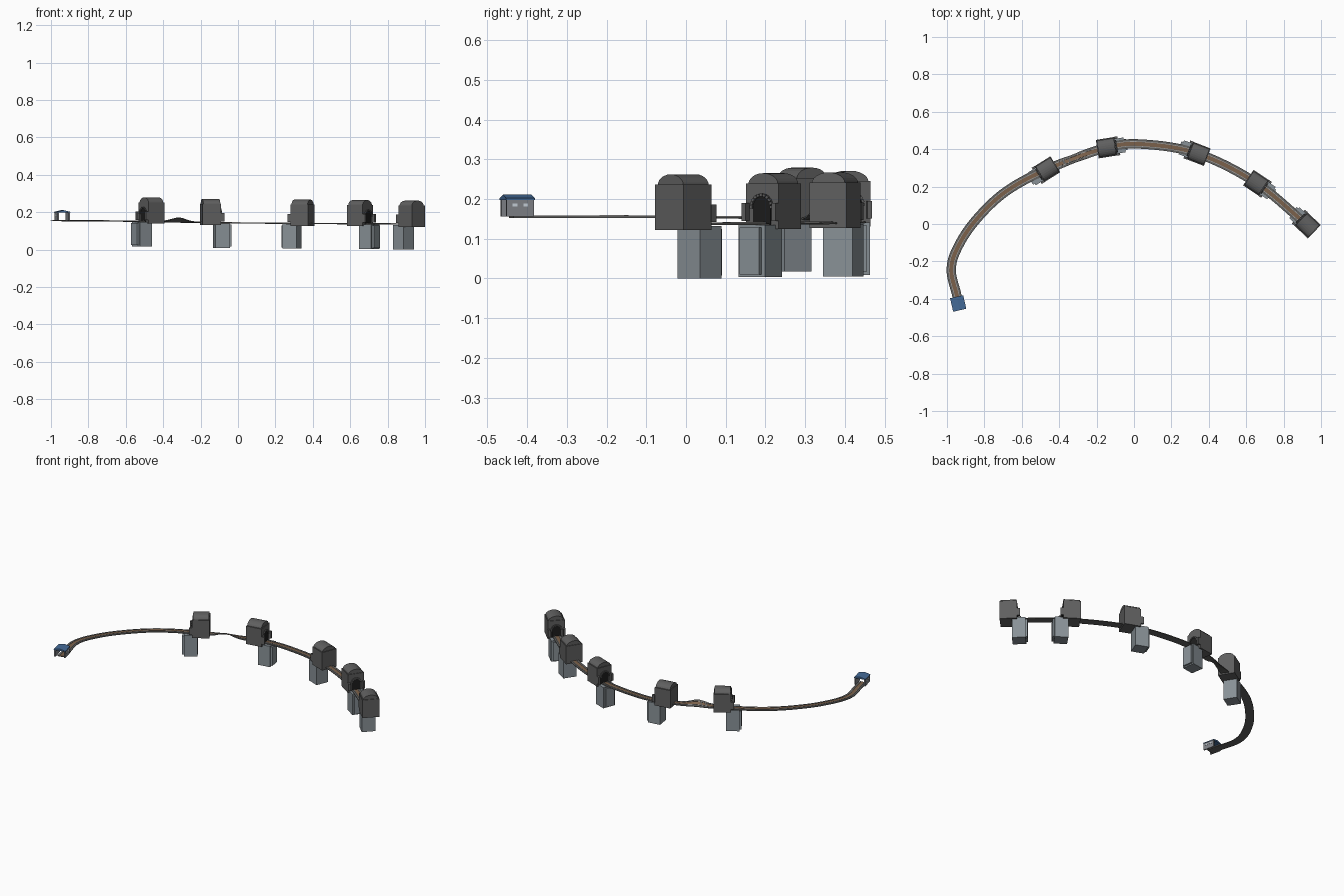
import bpy, bmesh, math
from mathutils import Matrix, Vector

cube = bpy.data.objects.get("Cube")
if cube:
    bpy.data.objects.remove(cube, do_unlink=True)


def material(name, r, g, b):
    m = bpy.data.materials.new(name)
    m.use_nodes = True
    m.diffuse_color = (r, g, b, 1)
    m.node_tree.nodes["Principled BSDF"].inputs["Base Color"].default_value = (r, g, b, 1)
    return m


STONE = material("dark stone", .115, .115, .115)
CONCRETE = material("pale concrete", .25, .285, .31)
BLACK = material("tunnel black", .012, .012, .012)
BED = material("track bed grey", .12, .12, .115)
BROWN = material("sleeper brown", .2, .12, .07)
RAIL = material("rail grey", .38, .37, .36)
BLUE = material("roof blue", .06, .15, .32)
WALL = material("cabin grey", .22, .23, .25)
GLASS = material("window pale", .6, .66, .72)


def finish(name, bm, mat, matrix=Matrix()):
    bmesh.ops.recalc_face_normals(bm, faces=bm.faces)
    mesh = bpy.data.meshes.new(name)
    bm.to_mesh(mesh)
    bm.free()
    mesh.materials.append(mat)
    obj = bpy.data.objects.new(name, mesh)
    obj.matrix_world = matrix
    bpy.context.collection.objects.link(obj)
    return obj


def add_box(bm, centre, size, turn=Matrix()):
    m = Matrix.Translation(centre) @ turn @ Matrix.Diagonal((*size, 1))
    bmesh.ops.create_cube(bm, size=1, matrix=m)


def box(name, centre, size, mat, frame):
    bm = bmesh.new()
    add_box(bm, centre, size)
    return finish(name, bm, mat, frame)


def prism(name, profile, x0, x1, mat, frame):
    """Extrude a (side, height) outline along local x."""
    bm = bmesh.new()
    face = bm.faces.new([bm.verts.new((x0, y, z)) for y, z in profile])
    new = bmesh.ops.extrude_face_region(bm, geom=[face])["geom"]
    verts = [v for v in new if isinstance(v, bmesh.types.BMVert)]
    bmesh.ops.translate(bm, verts=verts, vec=(x1 - x0, 0, 0))
    return finish(name, bm, mat, frame)


def arch(half, spring, rise, floor, steps=12):
    curve = [(half * math.cos(math.pi * i / steps), spring + rise * math.sin(math.pi * i / steps))
             for i in range(steps + 1)]
    return [(half, floor)] + curve + [(-half, floor)]


# Tunnel blocks with a portal on local +x and a pier below the mouth
def tunnel(tag, x, y, z, angle):
    frame = Matrix.Translation((x, y, z)) @ Matrix.Rotation(math.radians(angle), 4, 'Z')
    box("tunnel_walls_" + tag, (0, 0, .057), (.1, .1, .114), STONE, frame)
    prism("tunnel_roof_" + tag, arch(.045, .112, .028, .1), -.046, .046, STONE, frame)
    prism("tunnel_mouth_" + tag, arch(.027, .055, .027, .004), .049, .052, BLACK, frame)

    # Ring of arch stones
    bm = bmesh.new()
    for i in range(11):
        a = math.pi * i / 10
        add_box(bm, (.053, .03 * math.cos(a), .055 + .03 * math.sin(a)), (.008, .007, .0075),
                Matrix.Rotation(a, 4, 'X'))
    finish("arch_stones_" + tag, bm, STONE, frame)

    # Side buttresses
    for side, label in ((-1, "right"), (1, "left")):
        box(f"buttress_{label}_{tag}", (.058, side * .045, .042), (.018, .012, .045), STONE, frame)

    # Pier and its narrower end slab
    box("pier_" + tag, (.059, 0, -.056), (.078, .08, .132), CONCRETE, frame)
    box("pier_slab_" + tag, (.103, 0, -.056), (.012, .06, .118), CONCRETE, frame)


tunnel("a", .928, -.007, .122, 136)
tunnel("b", .653, .22, .125, -34)
tunnel("c", .345, .375, .127, 159)
tunnel("d", -.147, .408, .131, 9)
tunnel("e", -.463, .293, .139, 212)

# Track centre line, smoothed through a few points
PATH = [Vector(p) for p in (
    (-.934, -.44, .156), (-.95, -.37, .156), (-.977, -.25, .156), (-.95, -.14, .156),
    (-.855, .01, .155), (-.69, .17, .154), (-.463, .293, .151), (-.147, .408, .145),
    (.06, .426, .143), (.345, .375, .141), (.653, .22, .139), (.928, -.007, .138))]


def spline(points, steps=12):
    pts = [2 * points[0] - points[1]] + points + [2 * points[-1] - points[-2]]
    out = []
    for a, b, c, d in zip(pts, pts[1:], pts[2:], pts[3:]):
        for i in range(steps):
            t = i / steps
            out.append(.5 * (2 * b + (c - a) * t + (2 * a - 5 * b + 4 * c - d) * t * t
                             + (3 * b - a - 3 * c + d) * t ** 3))
    return out + [points[-1]]


LINE = spline(PATH)


def sections():
    """Position, sideways and upward directions, with one short banked hump."""
    for i, p in enumerate(LINE):
        ahead = (LINE[min(i + 1, len(LINE) - 1)] - LINE[max(i - 1, 0)]).normalized()
        side = Vector((-ahead.y, ahead.x, 0)).normalized()
        bump = math.exp(-((p.x + .325) / .055) ** 2) if p.y > 0 else 0
        bank = Matrix.Rotation(-math.radians(30) * bump, 3, ahead)
        yield p + Vector((0, 0, .012 * bump)), bank @ side, bank @ ahead.cross(side)


def sweep(name, u, width, low, high, mat):
    bm = bmesh.new()
    rings = []
    for p, side, up in sections():
        rings.append([bm.verts.new(p + side * (u + s * width / 2) + up * h)
                      for s, h in ((-1, low), (1, low), (1, high), (-1, high))])
    for r, q in zip(rings, rings[1:]):
        for k in range(4):
            j = (k + 1) % 4
            bm.faces.new((r[k], r[j], q[j], q[k]))
    bm.faces.new(rings[0])
    bm.faces.new(rings[-1])
    return finish(name, bm, mat)


sweep("track_bed", 0, .05, -.004, 0, BED)
sweep("sleeper_strip", 0, .02, -.001, .001, BROWN)
for side, label in ((-1, "right"), (1, "left")):
    sweep("rail_" + label, side * .0125, .003, 0, .003, RAIL)

# Open-ended shelter with a shallow gable roof at the end of the line
end = Matrix.Translation((-.94, -.425, .156)) @ Matrix.Rotation(math.radians(-77), 4, 'Z')
for side, label in ((-1, "right"), (1, "left")):
    box("shelter_wall_" + label, (0, side * .03, .022), (.07, .008, .044), WALL, end)
    for x in (-.014, .014):
        box("window_" + label, (x, side * .0345, .029), (.012, .002, .008), GLASS, end)
prism("shelter_roof", [(-.036, .042), (.036, .042), (.036, .046), (0, .055), (-.036, .046)],
      -.037, .037, BLUE, end)
